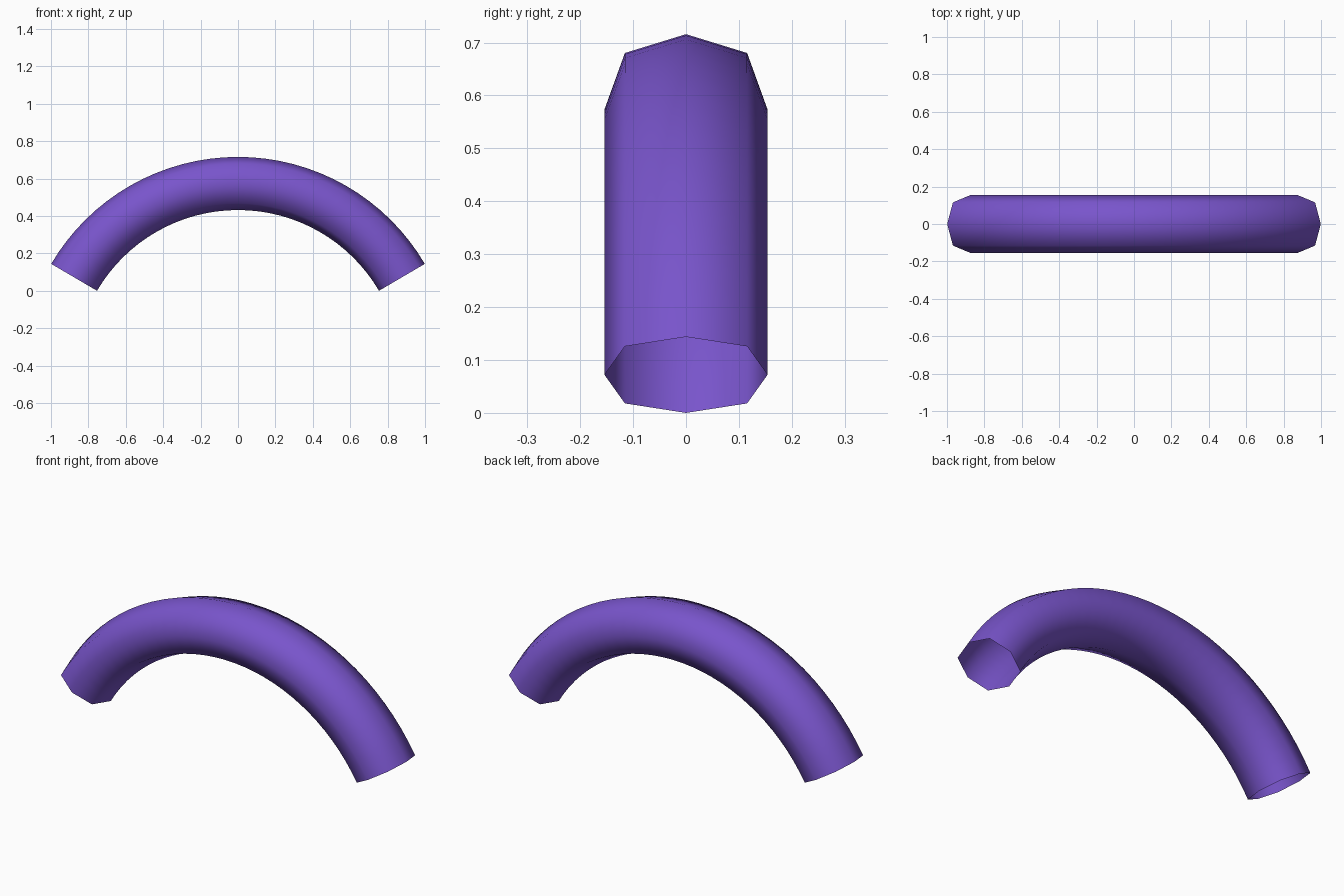
import bpy, bmesh
from math import sin, cos, radians

if "Cube" in bpy.data.objects:
    bpy.data.objects.remove(bpy.data.objects["Cube"])

# Arc of the bent tube (in the XZ plane) and its eight-sided section
RADIUS, HALF_ANGLE, PEAK = 1.016, radians(59.6), 0.573
HALF_DEPTH, HALF_THICK = 0.154, 0.142
SEGMENTS = 32
K = 0.75
SECTION = [(0, 1), (K, K), (1, 0), (K, -K), (0, -1), (-K, -K), (-1, 0), (-K, K)]


def ring(bm, angle):
    verts = []
    for y, r in SECTION:
        d = RADIUS + r * HALF_THICK
        verts.append(bm.verts.new((d * sin(angle), y * HALF_DEPTH,
                                   PEAK - RADIUS + d * cos(angle))))
    return verts


# Tube wall, open at both ends
bm = bmesh.new()
rings = [ring(bm, HALF_ANGLE * (2 * i / SEGMENTS - 1)) for i in range(SEGMENTS + 1)]
n = len(SECTION)
for a, b in zip(rings, rings[1:]):
    for j in range(n):
        k = (j + 1) % n
        bm.faces.new((a[j], b[j], b[k], a[k])).smooth = True
bmesh.ops.recalc_face_normals(bm, faces=bm.faces)
# Rest the lower ends on the ground
low = min(v.co.z for v in bm.verts)
bmesh.ops.translate(bm, verts=bm.verts, vec=(0, 0, -low))

mesh = bpy.data.meshes.new("curved_tube")
bm.to_mesh(mesh)
bm.free()
tube = bpy.data.objects.new("curved_tube", mesh)
bpy.context.collection.objects.link(tube)

# Purple finish
mat = bpy.data.materials.new("purple")
mat.diffuse_color = (0.19, 0.09, 0.6, 1)
mat.use_nodes = True
mat.node_tree.nodes["Principled BSDF"].inputs["Base Color"].default_value = mat.diffuse_color
mesh.materials.append(mat)
